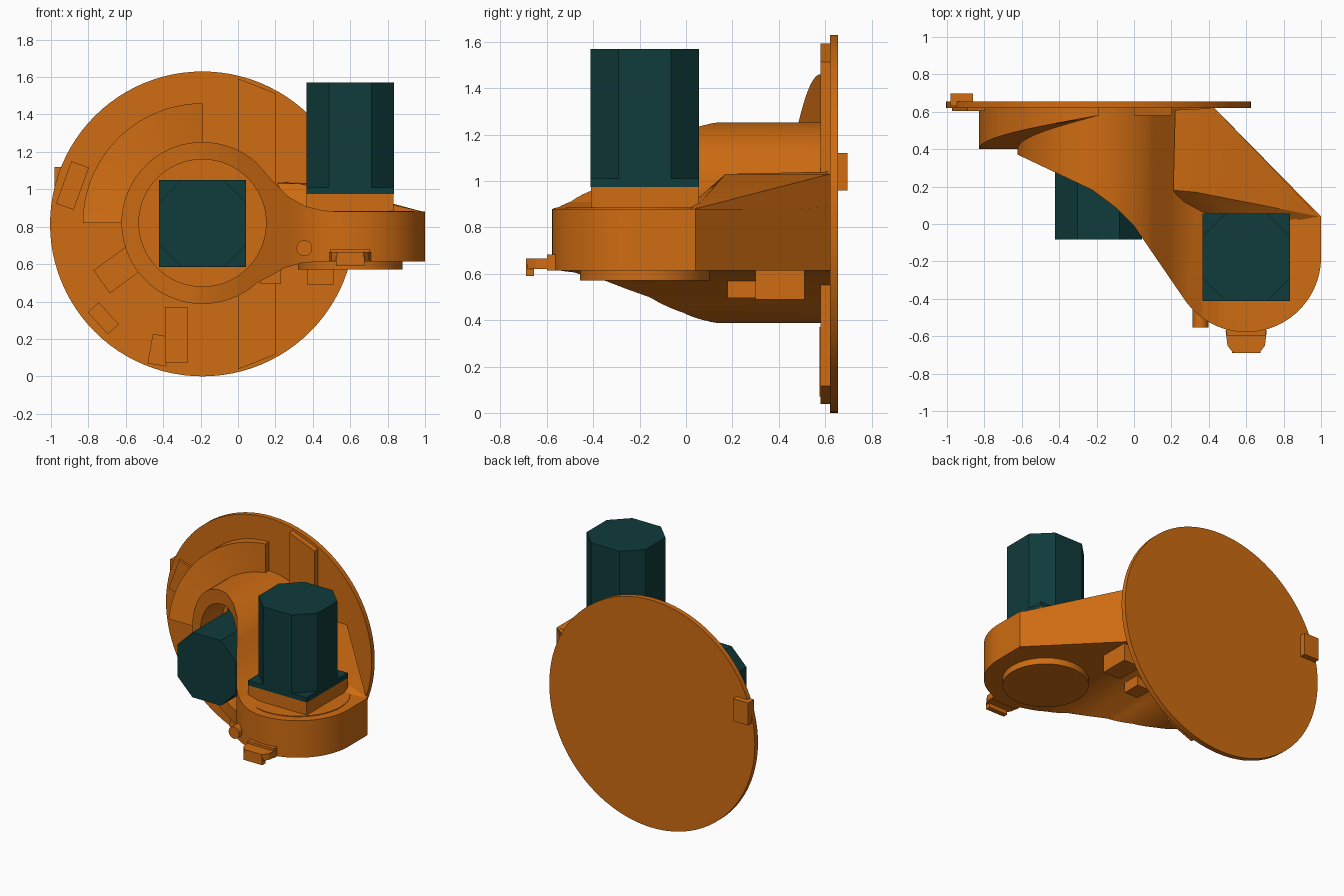
import bpy, bmesh
from math import sin, cos, radians, sqrt
from mathutils import Vector, Matrix

cube = bpy.data.objects.get("Cube")
if cube:
    bpy.data.objects.remove(cube, do_unlink=True)


def material(name, rgb):
    m = bpy.data.materials.new(name)
    m.use_nodes = True
    m.diffuse_color = (*rgb, 1)
    m.node_tree.nodes["Principled BSDF"].inputs["Base Color"].default_value = (*rgb, 1)
    return m


ORANGE = material("orange", (0.62, 0.15, 0.006))
TEAL = material("dark teal", (0.005, 0.043, 0.043))


def finish(name, bm, mat):
    bmesh.ops.recalc_face_normals(bm, faces=bm.faces)
    me = bpy.data.meshes.new(name)
    bm.to_mesh(me)
    bm.free()
    me.materials.append(mat)
    ob = bpy.data.objects.new(name, me)
    bpy.context.collection.objects.link(ob)
    return ob


def prism(name, pts, axis, lo, hi, mat=ORANGE):
    """Extrude a 2D outline along y (outline in x,z) or z (outline in x,y)."""
    def at(p, h):
        return (p[0], h, p[1]) if axis == "y" else (p[0], p[1], h)
    bm = bmesh.new()
    low = [bm.verts.new(at(p, lo)) for p in pts]
    high = [bm.verts.new(at(p, hi)) for p in pts]
    bm.faces.new(low)
    bm.faces.new(high)
    n = len(pts)
    for i in range(n):
        j = (i + 1) % n
        bm.faces.new((low[i], low[j], high[j], high[i]))
    return finish(name, bm, mat)


def arc(c, r, a, b, n):
    steps = [radians(a + (b - a) * i / n) for i in range(n + 1)]
    return [(c[0] + r * cos(t), c[1] + r * sin(t)) for t in steps]


def circle(c, r, n=64):
    return arc(c, r, 0, 360, n)[:-1]


def rect(c, w, h, turn=0):
    t = radians(turn)
    return [(c[0] + x * cos(t) - y * sin(t), c[1] + x * sin(t) + y * cos(t))
            for x, y in ((-w / 2, -h / 2), (w / 2, -h / 2), (w / 2, h / 2), (-w / 2, h / 2))]


def octagon(c, half, cut):
    k = half - cut
    return [(c[0] + x, c[1] + y) for x, y in
            ((half, -k), (half, k), (k, half), (-k, half),
             (-half, k), (-half, -k), (-k, -half), (k, -half))]


def boolean(ob, tool, operation):
    mod = ob.modifiers.new("cut", "BOOLEAN")
    mod.operation, mod.object, mod.solver = operation, tool, "EXACT"
    bpy.context.view_layer.objects.active = ob
    bpy.ops.object.modifier_apply(modifier=mod.name)
    bpy.data.objects.remove(tool, do_unlink=True)


HUB = (-0.19, 0.82)      # horizontal motor axis in x,z
POST = (0.6, -0.178)     # vertical motor axis in x,y
DISC = (-0.19, 0.815)

# Round back plate with raised strip
prism("back_plate", circle(DISC, 0.815, 96), "y", 0.62, 0.656)
r = 0.8
strip = [(x, DISC[1] + s * sqrt(r * r - (x - DISC[0]) ** 2))
         for x, s in ((0, -1), (0.2, -1), (0.2, 1), (0, 1))]
prism("plate_strip", strip, "y", 0.58, 0.625)

# Gearbox body: front silhouette intersected with plan outline
silhouette = arc(HUB, 0.433, 48, 312, 56)
silhouette += [(0.17, 0.535), (0.25, 0.58), (0.34, 0.606), (0.45, 0.615), (1.05, 0.615),
               (1.05, 0.88), (0.55, 0.88), (0.45, 0.887), (0.36, 0.91),
               (0.27, 0.96), (0.18, 1.05)]
body = prism("gearbox_body", silhouette, "y", -0.7, 0.63)
plan = [(-0.7, 0.63), (-0.7, 0.41), (-0.62, 0.37), (-0.22, 0.18), (-0.1, 0.09), (0, -0.01)]
plan += arc(POST, 0.4, 215, 360, 40) + [(1, 0.04), (0.42, 0.63)]
boolean(body, prism("plan_cutter", plan, "z", 0, 2), "INTERSECT")
boolean(body, prism("bore_cutter", circle(HUB, 0.34), "y", -0.9, 0.58), "DIFFERENCE")

# Arm rising from the post to the plate
bm = bmesh.new()
for x, y, z in ((0.99, 0.04, 0.88), (0.43, 0.62, 1.03), (0.22, 0.61, 1.04),
                (0.21, 0.18, 1.03), (0.33, 0.17, 1.03), (0.66, 0.2, 0.93),
                (0.3, 0.05, 0.88), (0.75, 0, 0.88)):
    bm.verts.new((x, y, z))
    bm.verts.new((x, y, 0.62))
bmesh.ops.convex_hull(bm, input=bm.verts)
finish("support_arm", bm, ORANGE)

# Spiral ramp rising around the hub
bm = bmesh.new()
rings = []
for i in range(33):
    f = i / 32
    a = radians(90 + 90 * f)
    front = 0.58 - 0.18 * f
    rings.append([bm.verts.new((HUB[0] + q * cos(a), y, HUB[1] + q * sin(a)))
                  for q, y in ((0.42, front), (0.64, front), (0.64, 0.63), (0.42, 0.63))])
for p, q in zip(rings, rings[1:]):
    for k in range(4):
        m = (k + 1) % 4
        bm.faces.new((p[k], p[m], q[m], q[k]))
bm.faces.new(rings[0])
bm.faces.new(rings[-1])
finish("spiral_ramp", bm, ORANGE)

# Motors: square orange pad, thin flange, octagonal can
hub_can = (-0.19, 0.817)
for name, c, axis, levels in (("post", POST, "z", (0.86, 0.975, 1.01, 1.57)),
                              ("hub", hub_can, "y", (0.6, 0.52, 0.485, -0.083))):
    prism(name + "_motor_pad", rect(c, 0.465, 0.465), axis, levels[0], levels[1])
    prism(name + "_motor_flange", rect(c, 0.466, 0.466), axis, levels[1], levels[2], TEAL)
    prism(name + "_motor_can", octagon(c, 0.233, 0.12), axis, levels[2], levels[3], TEAL)

# Post caps
prism("bottom_cap", circle(POST, 0.28), "z", 0.57, 0.63)
prism("top_cap", circle(POST, 0.34), "z", 0.87, 0.885)

# Front clip and peg
lip = [(0.49, -0.57), (0.5, -0.65), (0.53, -0.69), (0.67, -0.69), (0.7, -0.65), (0.71, -0.57)]
prism("clip_shelf", lip, "z", 0.62, 0.665)
prism("clip_lip", rect((0.6, -0.672), 0.15, 0.035), "z", 0.59, 0.64)
prism("clip_root", rect((0.6, -0.575), 0.21, 0.05), "z", 0.615, 0.682)
prism("locating_peg", circle((0.355, 0.685), 0.042, 24), "y", -0.553, -0.35)

# Ribs under the arm
prism("arm_rib_outer", rect((0.44, 0.555), 0.14, 0.13), "y", 0.3, 0.51)
prism("arm_rib_inner", rect((0.175, 0.555), 0.11, 0.12), "y", 0.18, 0.31)

# Small blocks and tabs on the plate
for name, c, w, h, turn, lo, hi in (
        ("plate_block_side", (-0.64, 0.57), 0.22, 0.15, 36, 0.56, 0.63),
        ("plate_block_low", (-0.33, 0.22), 0.12, 0.3, 0, 0.575, 0.63),
        ("plate_block_foot", (-0.42, 0.14), 0.1, 0.16, -10, 0.59, 0.63),
        ("plate_block_corner", (-0.72, 0.31), 0.16, 0.08, -48, 0.59, 0.63),
        ("edge_tab_front", (-0.885, 1.02), 0.1, 0.24, -20, 0.605, 0.63),
        ("edge_tab_back", (-0.92, 1.04), 0.12, 0.16, 0, 0.63, 0.697)):
    prism(name, rect(c, w, h, turn), "y", lo, hi)

# Smooth round walls, keep edges crisp
bpy.ops.object.select_all(action="DESELECT")
for ob in bpy.context.scene.objects:
    if ob.type == "MESH":
        ob.select_set(True)
        bpy.context.view_layer.objects.active = ob
bpy.ops.object.shade_smooth_by_angle(angle=radians(25))
